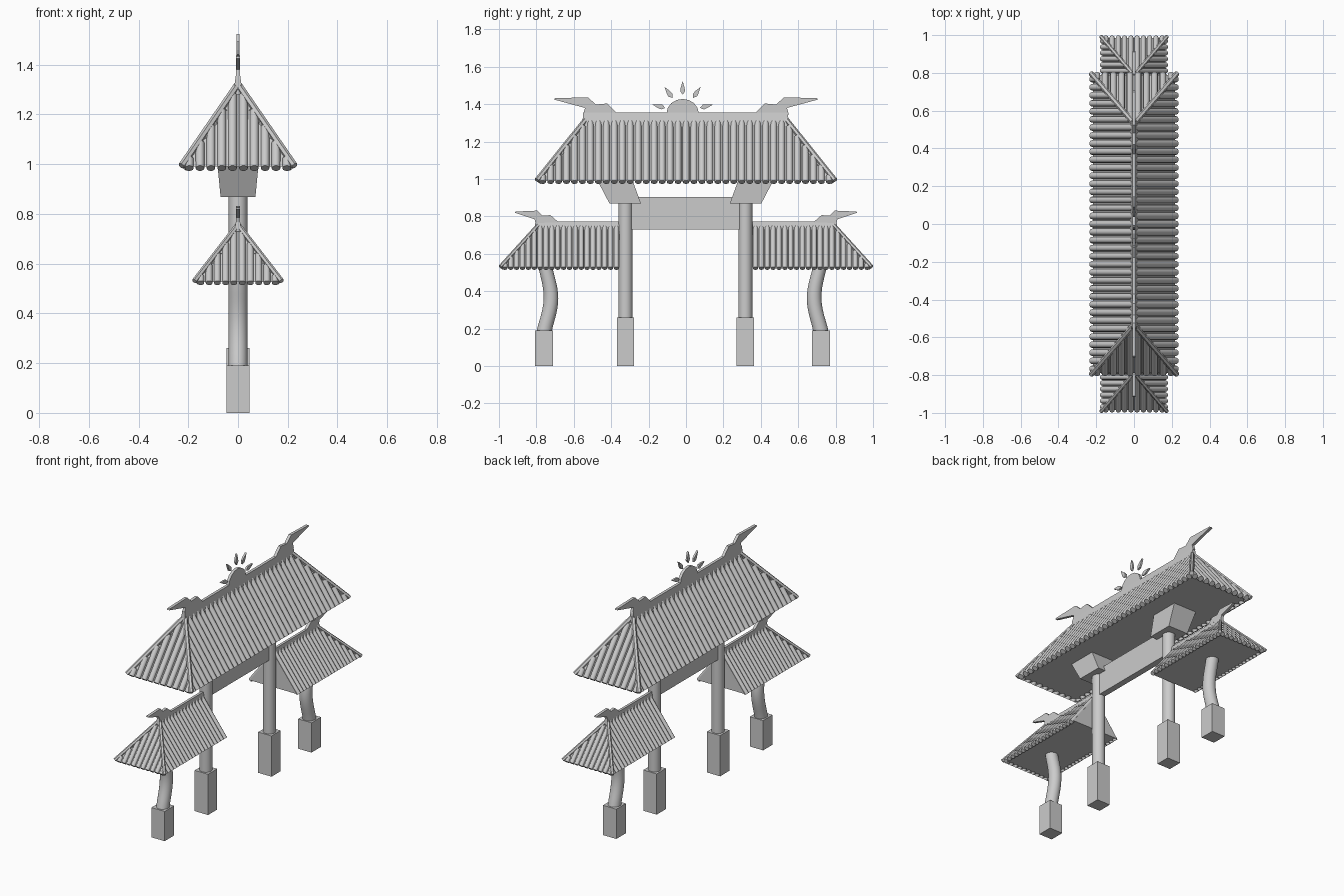
import bpy, bmesh, math
from mathutils import Vector, Matrix

if "Cube" in bpy.data.objects:
    bpy.data.objects.remove(bpy.data.objects["Cube"])


def finish(name, bm, smooth=False):
    bmesh.ops.recalc_face_normals(bm, faces=bm.faces)
    me = bpy.data.meshes.new(name)
    bm.to_mesh(me)
    bm.free()
    ob = bpy.data.objects.new(name, me)
    bpy.context.collection.objects.link(ob)
    if smooth:
        for p in me.polygons:
            p.use_smooth = True
        me.set_sharp_from_angle(angle=math.radians(50))
    return ob


def hull(name, pts):
    bm = bmesh.new()
    vs = [bm.verts.new(p) for p in pts]
    bmesh.ops.convex_hull(bm, input=vs)
    bmesh.ops.dissolve_limit(bm, angle_limit=0.01, verts=bm.verts, edges=bm.edges)
    return finish(name, bm)


def block(name, x0, y0, z0, x1=None, y1=None, z1=None):
    # box from a bottom half-width / y-range / height and an optional different top
    x1 = x0 if x1 is None else x1
    y1 = y0 if y1 is None else y1
    return hull(name, [(s * x, y, z) for x, yr, z in ((x0, y0, z0), (x1, y1, z1))
                       for s in (-1, 1) for y in yr])


def add_rod(bm, a, b, r, n=10):
    a, b = Vector(a), Vector(b)
    d = b - a
    m = Matrix.Translation((a + b) / 2) @ d.to_track_quat('Z', 'X').to_matrix().to_4x4()
    bmesh.ops.create_cone(bm, cap_ends=True, segments=n, radius1=r, radius2=r,
                          depth=d.length, matrix=m)


def plate(name, shapes, half):
    # flat y-z outlines given thickness along x
    bm = bmesh.new()
    for pts in shapes:
        f = bm.faces.new([bm.verts.new((-half, y, z)) for y, z in pts])
        ex = bmesh.ops.extrude_face_region(bm, geom=[f])['geom']
        bmesh.ops.translate(bm, vec=(2 * half, 0, 0),
                            verts=[g for g in ex if isinstance(g, bmesh.types.BMVert)])
        # keep the starting cap so the plate is closed
        if not f.is_valid:
            bm.faces.new([v for v in bm.verts if abs(v.co.x + half) < 1e-6])
    return finish(name, bm)


def spread(lo, hi, pitch):
    n = max(1, round((hi - lo) / pitch))
    return [lo + (hi - lo) * (i + 0.5) / n for i in range(n)]


def roof(name, W, Y, yr, z0, z1, inner, signs, r, pitch, hip_r, corner):
    # hipped at y = Y*s for each s in signs; otherwise cut straight at y = inner*s
    s0 = signs[0]
    far = -Y if len(signs) == 2 else inner
    far_ridge = -yr if len(signs) == 2 else inner
    hull(name + "_body", [(x, s0 * y, z) for x, y, z in (
        (W, Y, z0), (-W, Y, z0), (W, far, z0), (-W, far, z0),
        (0, yr, z1), (0, far_ridge, z1))])
    tiles, hips = bmesh.new(), bmesh.new()

    def slope(t, x=0, y=0):
        return z0 + (z1 - z0) * t
    # long side tiles
    for y in spread(far, Y, pitch):
        t = 1.0
        if y > yr:
            t = (Y - y) / (Y - yr)
        if len(signs) == 2 and y < -yr:
            t = (Y + y) / (Y - yr)
        for sx in (-1, 1):
            add_rod(tiles, (sx * W * 1.02, s0 * y, slope(-0.02)),
                    (sx * W * (1 - t), s0 * y, slope(t)), r)
    # end tiles and hip ridges
    for s in signs:
        for x in spread(-W, W, pitch):
            t = 1 - abs(x) / W
            add_rod(tiles, (x, s * (Y + 0.004), slope(-0.02)),
                    (x, s * (Y - (Y - yr) * t), slope(t)), r)
        for sx in (-1, 1):
            add_rod(hips, (sx * (W + corner), s * (Y + corner), z0 + 0.003),
                    (0, s * (yr + 0.003), z1 + hip_r), hip_r, 6)
    finish(name + "_tiles", tiles, True)
    finish(name + "_hip_ridges", hips)


# Roofs
roof("main_roof", 0.218, 0.788, 0.53, 0.99, 1.308, 0, (1, -1), 0.0175, 0.0425, 0.014, 0.009)
block("main_ridge", 0.02, (-0.555, 0.55), 1.28, 0.009, (-0.55, 0.545), 1.355)
for s, side in ((-1, "left"), (1, "right")):
    roof(side + "_roof", 0.166, 0.984, 0.785, 0.527, 0.745, 0.356, (s,), 0.0135, 0.032, 0.011, 0.009)
    block(side + "_ridge", 0.014, (s * 0.355, s * 0.81), 0.73, 0.008, (s * 0.355, s * 0.805), 0.772)

# Upswept ridge ornaments
big = [(0.55, 1.345), (0.54, 1.38), (0.706, 1.425), (0.70, 1.432), (0.524, 1.437),
       (0.482, 1.398), (0.42, 1.404), (0.368, 1.352)]
small = [(0.805, 0.765), (0.81, 0.785), (0.915, 0.82), (0.91, 0.826), (0.794, 0.831),
         (0.767, 0.804), (0.725, 0.807), (0.68, 0.768)]
for s, side in ((-1, "left"), (1, "right")):
    plate(side + "_main_ornament", [[(s * y, z) for y, z in big]], 0.009)
    plate(side + "_lower_ornament", [[(s * y, z) for y, z in small]], 0.009)

# Sun with five rays on the ridge
SY, SZ = -0.018, 1.355
plate("sun_disc", [[(SY + 0.086 * math.cos(a), SZ - 0.003 + 0.076 * math.sin(a))
                    for a in (math.pi * i / 8 for i in range(9))]], 0.009)
rays = []
for deg in (15, 55, 90, 125, 165):
    a = math.radians(deg)
    u, v = Vector((math.cos(a), math.sin(a))), Vector((-math.sin(a), math.cos(a)))
    rays.append([tuple(Vector((SY, SZ)) + u * d + v * w) for d, w in
                 ((0.096, 0), (0.115, -0.013), (0.135, -0.010), (0.168, 0),
                  (0.135, 0.010), (0.115, 0.013))])
for i, ray in enumerate(rays):
    plate("sun_ray_%d" % (i + 1), [ray], 0.006)

# Main posts, plinths and brackets
for s, side, cy in ((-1, "left", -0.3235), (1, "right", 0.317)):
    block(side + "_main_plinth", 0.047, (cy - 0.046, cy + 0.046), 0, z1=0.26)
    bm = bmesh.new()
    add_rod(bm, (0, cy, 0.25), (0, cy, 0.88), 0.0375, 24)
    finish(side + "_main_post", bm, True)
    block(side + "_bracket", 0.07, (cy - s * 0.083, cy + s * 0.085), 0.868,
          0.082, (cy - s * 0.038, cy + s * 0.15), 0.992)

# Cross beam
block("cross_beam", 0.02, (-0.295, 0.288), 0.73, z1=0.903)

# Bowed outer posts on plinths
for s, side, cy in ((-1, "left", -0.759), (1, "right", 0.722)):
    block(side + "_outer_plinth", 0.047, (cy - 0.048, cy + 0.048), 0, z1=0.19)
    bm = bmesh.new()
    rings = []
    for i in range(13):
        t = i / 12
        z = 0.18 + 0.36 * t
        bow = 0.034 * math.sin(math.pi * t) ** 1.3 + 0.006 * t
        rings.append([bm.verts.new((0.038 * math.cos(k * math.pi / 12),
                                    cy - s * bow + (0.041 - 0.004 * t) * math.sin(k * math.pi / 12), z))
                      for k in range(24)])
    for lo, hi in zip(rings, rings[1:]):
        for k in range(24):
            j = (k + 1) % 24
            bm.faces.new((lo[k], lo[j], hi[j], hi[k]))
    bm.faces.new(rings[0])
    bm.faces.new(rings[-1])
    finish(side + "_outer_post", bm, True)
